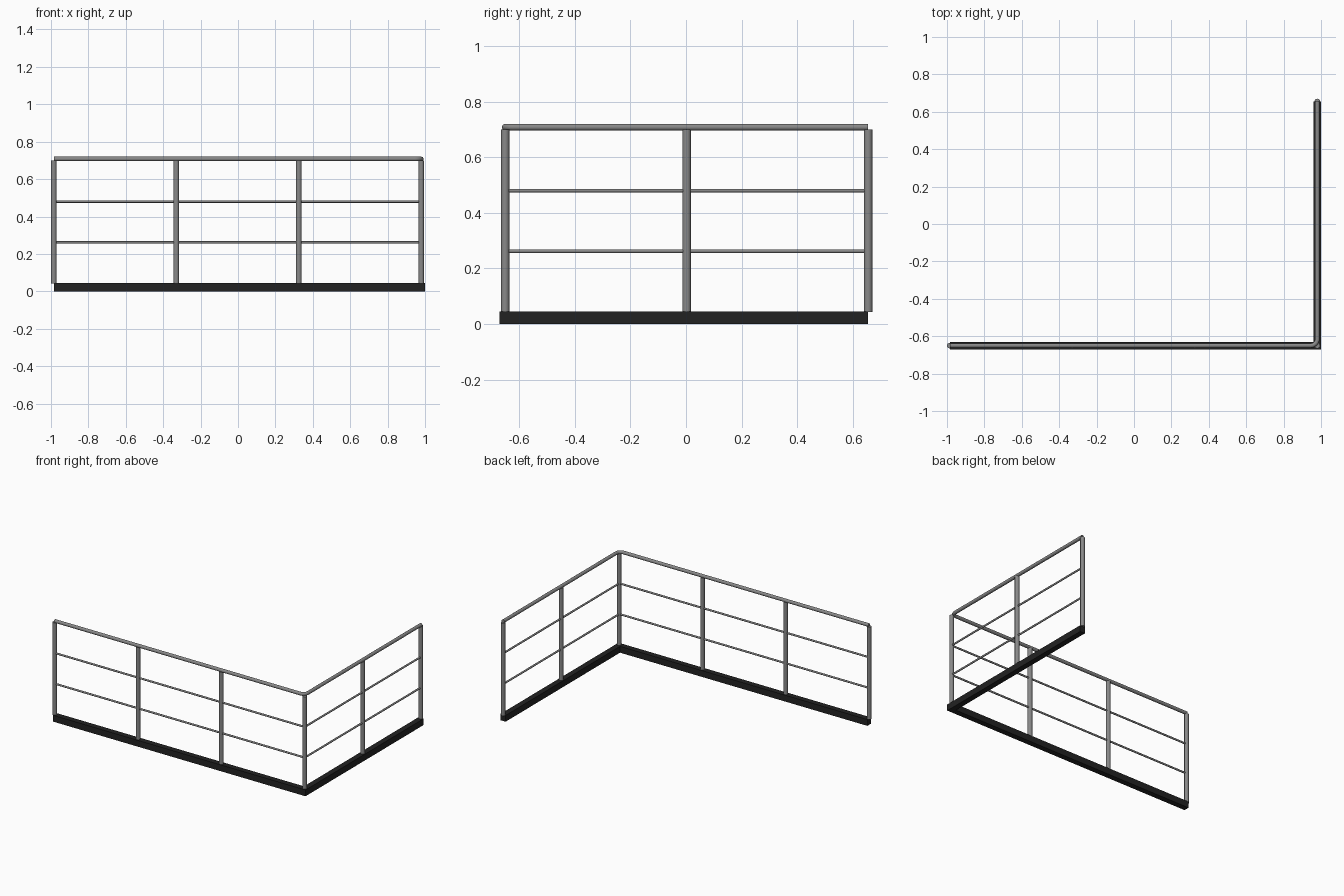
import bpy, bmesh, math
from mathutils import Vector

if "Cube" in bpy.data.objects:
    bpy.data.objects.remove(bpy.data.objects["Cube"])

def material(name, rgb):
    m = bpy.data.materials.new(name)
    m.diffuse_color = (*rgb, 1)
    m.use_nodes = True
    m.node_tree.nodes["Principled BSDF"].inputs["Base Color"].default_value = m.diffuse_color
    return m

STEEL = material("grey steel", (0.25, 0.25, 0.25))
DARK = material("dark base", (0.016, 0.016, 0.016))

# Layout: an L with its corner at the front right
X0, XC, YC, Y1 = -0.985, 0.98, -0.65, 0.655
BASE_H, POST_TOP, RAIL_Z, RAIL_R = 0.045, 0.70, 0.708, 0.012

def add(name, bm, mat):
    me = bpy.data.meshes.new(name)
    bmesh.ops.recalc_face_normals(bm, faces=bm.faces)
    bm.to_mesh(me)
    bm.free()
    me.materials.append(mat)
    ob = bpy.data.objects.new(name, me)
    bpy.context.collection.objects.link(ob)
    return ob

def tube(name, pts, r, sides=16):
    """Sweep a round section along a path, with flat end caps."""
    pts = [Vector(p) for p in pts]
    bm = bmesh.new()
    rings = []
    for i, p in enumerate(pts):
        t = (pts[min(i + 1, len(pts) - 1)] - pts[max(i - 1, 0)]).normalized()
        u = Vector((1, 0, 0)) if abs(t.z) > 0.9 else Vector((0, 0, 1))
        v = t.cross(u)
        rings.append([bm.verts.new(p + r * (math.cos(a) * u + math.sin(a) * v))
                      for a in (2 * math.pi * k / sides for k in range(sides))])
    for a, b in zip(rings, rings[1:]):
        for k in range(sides):
            n = (k + 1) % sides
            bm.faces.new((a[k], a[n], b[n], b[k])).smooth = True
    bm.faces.new(rings[0])
    bm.faces.new(rings[-1])
    for e in bm.edges:
        if any(len(f.verts) > 4 for f in e.link_faces):
            e.smooth = False
    return add(name, bm, STEEL)

# L-shaped base kerb with a square corner
h = 0.02
outline = [(X0, YC - h), (XC + h, YC - h), (XC + h, Y1), (XC - h, Y1),
           (XC - h, YC + h), (X0, YC + h)]
bm = bmesh.new()
face = bm.faces.new([bm.verts.new((x, y, 0)) for x, y in outline])
top = bmesh.ops.extrude_face_region(bm, geom=[face])["geom"]
bmesh.ops.translate(bm, vec=(0, 0, BASE_H),
                    verts=[g for g in top if isinstance(g, bmesh.types.BMVert)])
add("base_kerb", bm, DARK)

# Posts
spots = [(X0 + (XC - X0) * i / 3, YC) for i in range(4)]
spots += [(XC, YC + (Y1 - YC) * i / 2) for i in (1, 2)]
for i, (x, y) in enumerate(spots):
    tube(f"post_{i + 1}", [(x, y, BASE_H - 0.002), (x, y, POST_TOP)], 0.015)

# Horizontal bars
for i, z in enumerate((0.262, 0.48)):
    tube(f"front_bar_{i + 1}", [(X0, YC, z), (XC, YC, z)], 0.0065, 12)
    tube(f"side_bar_{i + 1}", [(XC, YC, z), (XC, Y1, z)], 0.0065, 12)

# Handrail with a bent corner
B = 0.035
bend = [(XC - B + B * math.sin(a), YC + B - B * math.cos(a), RAIL_Z)
        for a in (math.pi / 2 * k / 8 for k in range(9))]
tube("handrail", [(X0, YC, RAIL_Z)] + bend + [(XC, Y1, RAIL_Z)], RAIL_R)
